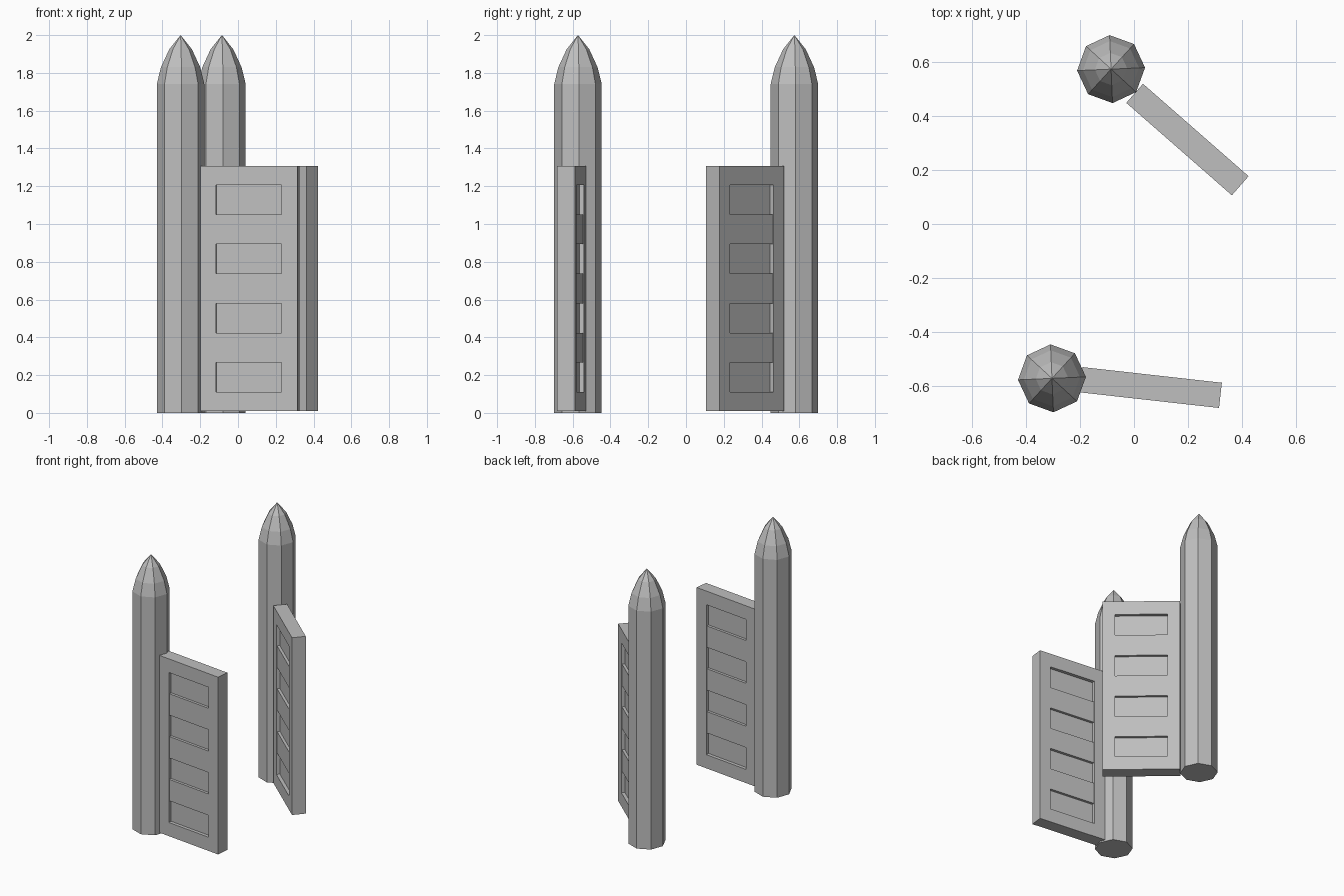
import bpy, bmesh
from math import cos, sin, pi, radians
from mathutils import Matrix

cube = bpy.data.objects.get("Cube")
if cube:
    bpy.data.objects.remove(cube, do_unlink=True)

grey = bpy.data.materials.new("plain grey")
grey.use_nodes = True
colour = (0.52, 0.52, 0.52, 1)
grey.diffuse_color = colour
grey.node_tree.nodes["Principled BSDF"].inputs["Base Color"].default_value = colour


def finish(bm, name, place):
    """Turn a bmesh into a placed, flat shaded object."""
    bmesh.ops.recalc_face_normals(bm, faces=bm.faces)
    mesh = bpy.data.meshes.new(name)
    bm.to_mesh(mesh)
    bm.free()
    mesh.materials.append(grey)
    obj = bpy.data.objects.new(name, mesh)
    obj.matrix_world = place
    bpy.context.collection.objects.link(obj)


def placement(x, y, angle):
    return Matrix.Translation((x, y, 0)) @ Matrix.Rotation(radians(angle), 4, "Z")


def post(name, place, sides=8):
    """Octagonal post with a curved pointed cap."""
    bm = bmesh.new()
    profile = [(0.126, 0), (0.126, 1.74), (0.104, 1.83), (0.06, 1.925)]
    rings = [[bm.verts.new((r * cos(2 * pi * i / sides), r * sin(2 * pi * i / sides), z))
              for i in range(sides)] for r, z in profile]
    tip = bm.verts.new((0, 0, 2))
    bm.faces.new(rings[0])
    for i in range(sides):
        j = (i + 1) % sides
        for low, high in zip(rings, rings[1:]):
            bm.faces.new((low[i], low[j], high[j], high[i]))
        bm.faces.new((rings[-1][i], rings[-1][j], tip))
    finish(bm, name, place)


# Gate leaf dimensions
HALF_WIDTH, HALF_THICK, BOTTOM, TOP = 0.26, 0.047, 0.01, 1.307
OPEN_HALF, OPEN_LOW, OPEN_HIGH = 0.175, 0.11, 1.207
SLATS = 7


def frame(name, place):
    """Rectangular frame with an open middle."""
    bm = bmesh.new()

    def loop(w, low, high, y):
        return [bm.verts.new((x, y, z)) for x, z in
                ((-w, low), (w, low), (w, high), (-w, high))]

    loops = [loop(HALF_WIDTH, BOTTOM, TOP, -HALF_THICK),
             loop(HALF_WIDTH, BOTTOM, TOP, HALF_THICK),
             loop(OPEN_HALF, OPEN_LOW, OPEN_HIGH, HALF_THICK),
             loop(OPEN_HALF, OPEN_LOW, OPEN_HIGH, -HALF_THICK)]
    for a, b in zip(loops, loops[1:] + loops[:1]):
        for i in range(4):
            j = (i + 1) % 4
            bm.faces.new((a[i], a[j], b[j], b[i]))
    finish(bm, name, place)


def slats(name, place):
    """Horizontal boards, alternately deep set and nearly flush."""
    bm = bmesh.new()
    height = (OPEN_HIGH - OPEN_LOW) / SLATS
    for i in range(SLATS):
        depth = 0.005 if i % 2 else 0.024
        centre = Matrix.Translation((0, 0, OPEN_LOW + height * (i + 0.5)))
        size = Matrix.Diagonal((2 * OPEN_HALF, 2 * (HALF_THICK - depth), height, 1))
        bmesh.ops.create_cube(bm, size=1, matrix=centre @ size)
    finish(bm, name, place)


# Each side of the gateway: post position, then leaf position and swing
for side, post_at, leaf_at in (
        ("front", (-0.304, -0.572, 2.5), (0.062, -0.606, -6.4)),
        ("back", (-0.085, 0.574, 2.5), (0.198, 0.313, -41.2))):
    post(side + "_gate_post", placement(*post_at))
    frame(side + "_gate_frame", placement(*leaf_at))
    slats(side + "_gate_slats", placement(*leaf_at))
